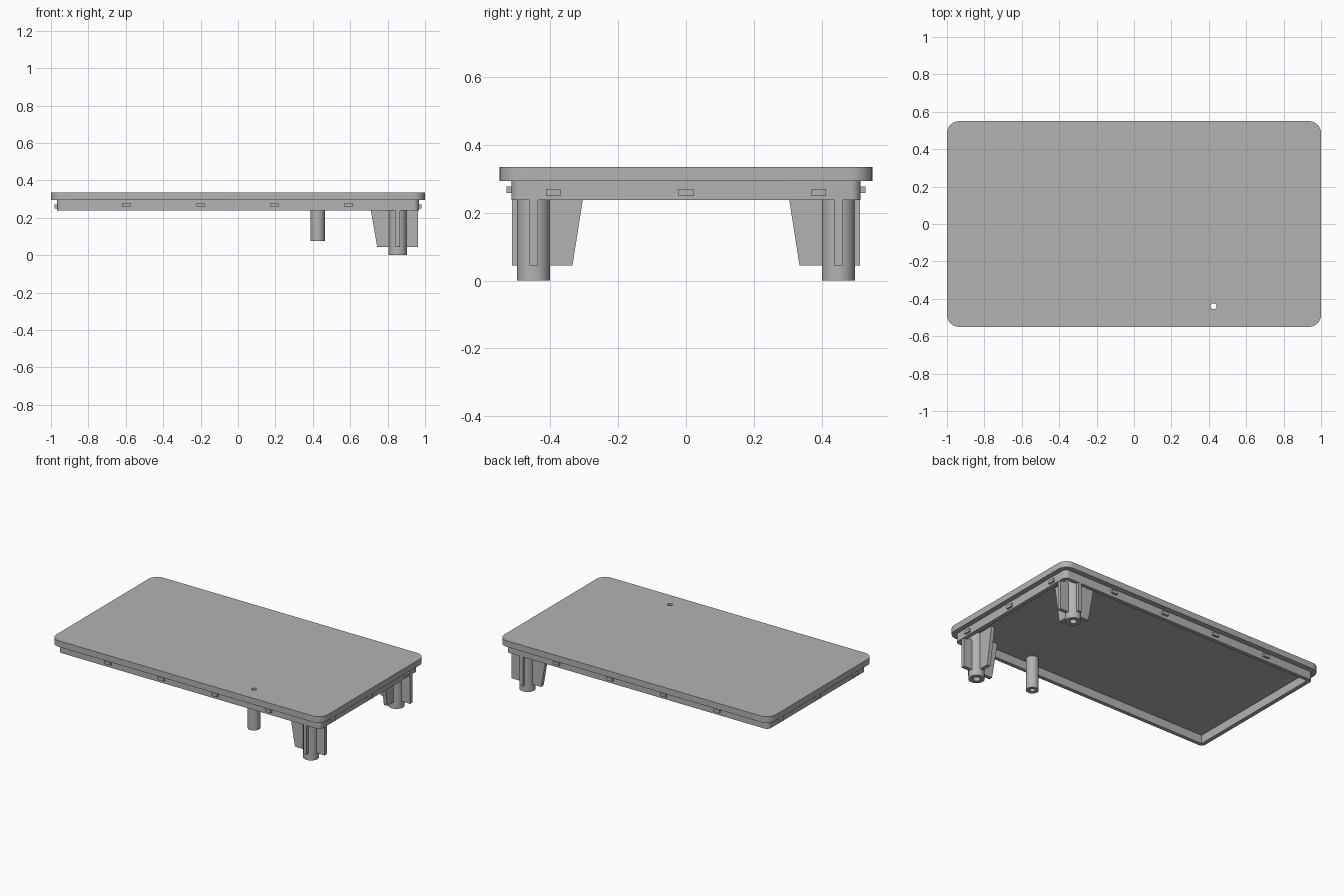
import bpy, bmesh
from math import cos, sin, pi
from mathutils import Vector

cube = bpy.data.objects.get("Cube")
if cube:
    bpy.data.objects.remove(cube, do_unlink=True)

grey = bpy.data.materials.new("plain grey")
grey.use_nodes = True
colour = (0.45, 0.45, 0.45, 1)
grey.diffuse_color = colour
grey.node_tree.nodes["Principled BSDF"].inputs["Base Color"].default_value = colour


def circle(x, y, r, n=32):
    return [(x + r * cos(2 * pi * i / n), y + r * sin(2 * pi * i / n)) for i in range(n)]


def rounded(hx, hy, r, n=8):
    """Outline of a rounded rectangle from its half sizes."""
    pts = []
    for k, (sx, sy) in enumerate([(1, 1), (-1, 1), (-1, -1), (1, -1)]):
        for i in range(n + 1):
            a = (k + i / n) * pi / 2
            pts.append((sx * (hx - r) + r * cos(a), sy * (hy - r) + r * sin(a)))
    return pts


def finish(name, bm):
    bmesh.ops.recalc_face_normals(bm, faces=bm.faces)
    mesh = bpy.data.meshes.new(name)
    bm.to_mesh(mesh)
    bm.free()
    mesh.materials.append(grey)
    obj = bpy.data.objects.new(name, mesh)
    bpy.context.collection.objects.link(obj)
    bpy.ops.object.select_all(action='DESELECT')
    obj.select_set(True)
    bpy.context.view_layer.objects.active = obj
    bpy.ops.object.shade_smooth_by_angle()
    return obj


def extrude(name, loops, z0, z1):
    """Solid from an outline and optional hole outlines."""
    bm = bmesh.new()
    for loop in loops:
        vs = [bm.verts.new((x, y, z0)) for x, y in loop]
        for i, v in enumerate(vs):
            bm.edges.new((vs[i - 1], v))
    bmesh.ops.triangle_fill(bm, use_beauty=True, edges=bm.edges[:], normal=(0, 0, 1))
    geom = bmesh.ops.extrude_face_region(bm, geom=bm.faces[:])["geom"]
    top = [g for g in geom if isinstance(g, bmesh.types.BMVert)]
    bmesh.ops.translate(bm, verts=top, vec=(0, 0, z1 - z0))
    return finish(name, bm)


def box(name, centre, size):
    bm = bmesh.new()
    bmesh.ops.create_cube(bm, size=1)
    bmesh.ops.scale(bm, vec=size, verts=bm.verts)
    bmesh.ops.translate(bm, vec=centre, verts=bm.verts)
    return finish(name, bm)


def rib(name, centre, direction, profile, thick=0.025):
    """Thin vertical fin; the profile is (distance from centre, height)."""
    d = Vector(direction)
    side = Vector((-d.y, d.x, 0)) * thick / 2
    bm = bmesh.new()
    a, b = [[bm.verts.new(Vector(centre) + d * r + Vector((0, 0, z)) + side * s)
             for r, z in profile] for s in (1, -1)]
    bm.faces.new(a)
    bm.faces.new(b)
    for i in range(len(a)):
        bm.faces.new((a[i - 1], a[i], b[i], b[i - 1]))
    return finish(name, bm)


# Lid plate with a pin hole, and the rim under it
LIP, UNDER, TOP = 0.238, 0.294, 0.335
PIN = (0.426, -0.44)
extrude("lid_plate", [rounded(1, 0.55, 0.065), circle(*PIN, 0.016)], UNDER, TOP)
inner_rim = [(0.94, 0.49), (-0.94, 0.49), (-0.94, -0.49), (0.94, -0.49)]
extrude("rim", [rounded(0.967, 0.515, 0.03), inner_rim], LIP, UNDER)

# Hollow pin tube under the hole
extrude("pin_tube", [circle(*PIN, 0.038), circle(*PIN, 0.016)], 0.077, UNDER)

# Screw posts with four ribs each
PX, PY, FOOT = 0.854, 0.45, 0.045
for side, s in (("front", -1), ("back", 1)):
    c = (PX, s * PY, 0)
    extrude(side + "_post", [circle(PX, s * PY, 0.049), circle(PX, s * PY, 0.022)], 0, UNDER)
    for part, direction, low, high in (
            ("outer_side_rib", (1, 0, 0), 0.109, 0.109),
            ("inner_side_rib", (-1, 0, 0), 0.110, 0.153),
            ("outer_end_rib", (0, s, 0), 0.064, 0.064),
            ("inner_end_rib", (0, -s, 0), 0.115, 0.154)):
        top = UNDER if "inner" in part else LIP + 0.01
        rib(f"{side}_{part}", c, direction,
            [(0.04, FOOT), (low, FOOT), (high, top), (0.04, top)])

# Snap clips around the rim
for s, side in ((-1, "front"), (1, "back")):
    for i in range(4):
        box(f"{side}_clip_{i + 1}", (-0.595 + 0.395 * i, s * 0.517, 0.268), (0.043, 0.026, 0.02))
for s, side in ((-1, "right"), (1, "left")):
    for i in range(3):
        box(f"{side}_clip_{i + 1}", (s * 0.967, 0.392 * (i - 1), 0.26), (0.026, 0.043, 0.02))
